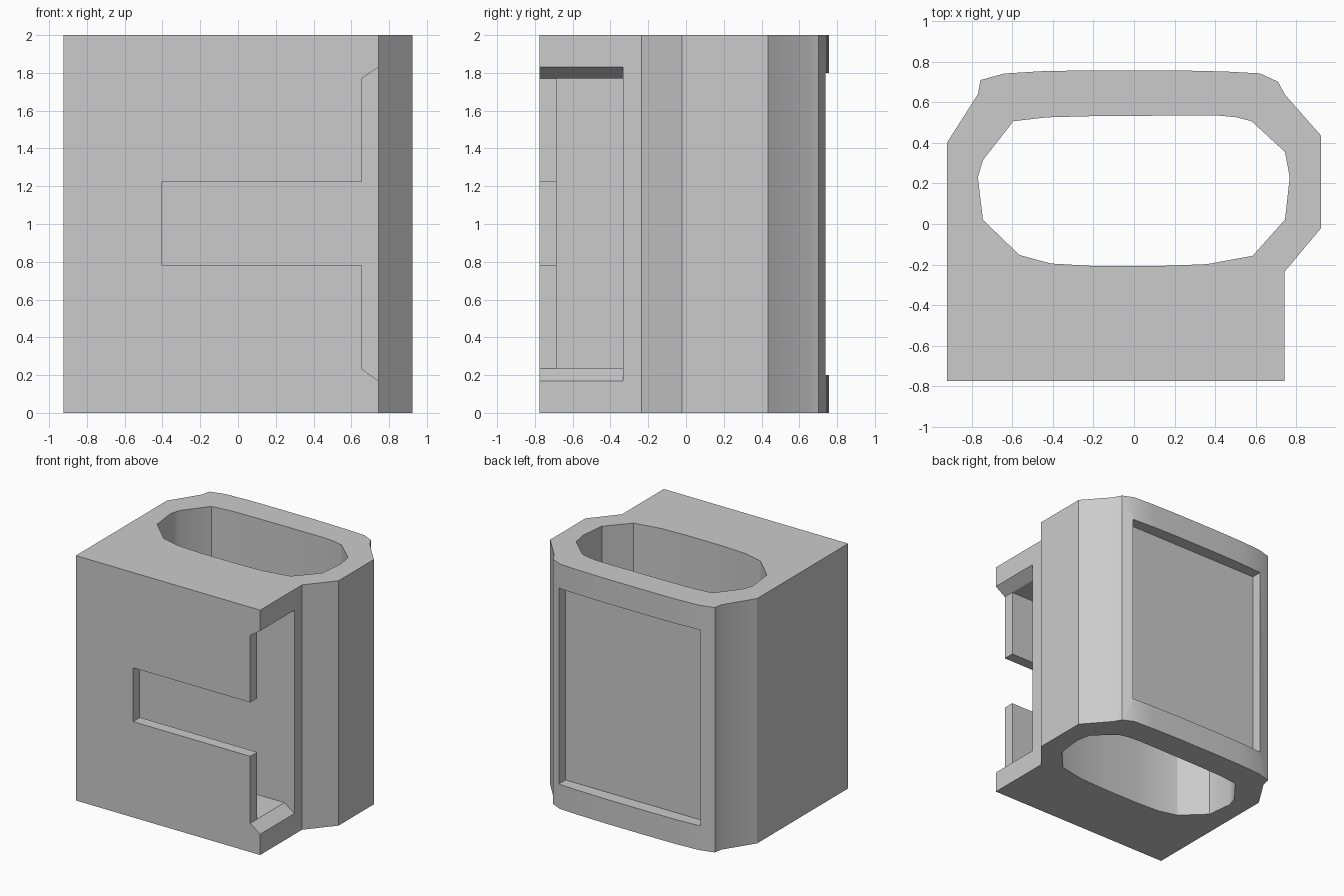
import bpy, bmesh, math
from mathutils import Vector

cube = bpy.data.objects.get("Cube")
if cube:
    bpy.data.objects.remove(cube, do_unlink=True)

grey = bpy.data.materials.new("plain_grey")
grey.use_nodes = True
grey.diffuse_color = (0.6, 0.6, 0.6, 1)
grey.node_tree.nodes["Principled BSDF"].inputs["Base Color"].default_value = (0.6, 0.6, 0.6, 1)


def prism(name, profile, direction):
    """Extrude a closed 3D profile along a direction."""
    bm = bmesh.new()
    face = bm.faces.new([bm.verts.new(p) for p in profile])
    out = bmesh.ops.extrude_face_region(bm, geom=[face])
    moved = [v for v in out["geom"] if isinstance(v, bmesh.types.BMVert)]
    bmesh.ops.translate(bm, verts=moved, vec=Vector(direction))
    bmesh.ops.recalc_face_normals(bm, faces=bm.faces)
    mesh = bpy.data.meshes.new(name)
    bm.to_mesh(mesh)
    bm.free()
    mesh.materials.append(grey)
    obj = bpy.data.objects.new(name, mesh)
    bpy.context.collection.objects.link(obj)
    return obj


def box(name, x, y, z):
    corners = [(x[0], y[0], z[0]), (x[1], y[0], z[0]), (x[1], y[1], z[0]), (x[0], y[1], z[0])]
    return prism(name, corners, (0, 0, z[1] - z[0]))


def cut(target, cutter):
    """Subtract the cutter, then discard it."""
    cutter.hide_render = True
    mod = target.modifiers.new(cutter.name, "BOOLEAN")
    mod.operation = "DIFFERENCE"
    mod.solver = "EXACT"
    mod.object = cutter
    bpy.context.view_layer.objects.active = target
    bpy.ops.object.modifier_apply(modifier=mod.name)
    bpy.data.objects.remove(cutter, do_unlink=True)


# Body: square block at the front, chamfered sleeve at the back
outline = [(-0.923, -0.775), (0.743, -0.775), (0.743, -0.235), (0.923, -0.02), (0.923, 0.435),
           (0.743, 0.64), (0.71, 0.702), (0.62, 0.743), (0.45, 0.752), (0.2, 0.758),
           (-0.2, 0.758), (-0.45, 0.754), (-0.64, 0.742), (-0.757, 0.71), (-0.77, 0.64),
           (-0.923, 0.40)]
body = prism("body", [(x, y, 0) for x, y in outline], (0, 0, 2))

# Oval channel running through from top to bottom
channel = [(-0.77, 0.23), (-0.745, 0.315), (-0.595, 0.507), (-0.43, 0.526), (-0.2, 0.532),
           (0.4, 0.536), (0.5, 0.527), (0.58, 0.507), (0.745, 0.355), (0.768, 0.23),
           (0.745, 0.022), (0.585, -0.157), (0.36, -0.198), (0.13, -0.207), (-0.2, -0.207),
           (-0.41, -0.195), (-0.565, -0.153), (-0.745, 0.02)]
cut(body, prism("channel", [(x, y, -0.2) for x, y in channel], (0, 0, 2.4)))

# Side opening with sloped ends, open to the front
pocket = [(0.653, 0.235), (0.743, 0.17), (0.803, 0.127), (0.803, 1.873), (0.743, 1.83), (0.653, 1.77)]
cut(body, prism("side_opening", [(x, -0.9, z) for x, z in pocket], (0, 0.567, 0)))

# Hollow cavity behind the thin front plate, entered from the side
cut(body, box("cavity", (-0.7, 0.7), (-0.685, -0.333), (0.235, 1.77)))

# Slot through the front plate
cut(body, box("front_slot", (-0.405, 0.7), (-0.9, -0.6), (0.782, 1.222)))

# Recessed panel on the back
cut(body, box("back_panel", (-0.65, 0.63), (0.655, 0.9), (0.2, 1.8)))

bpy.ops.object.select_all(action="DESELECT")
body.select_set(True)
bpy.context.view_layer.objects.active = body
bpy.ops.object.shade_smooth_by_angle(angle=math.radians(25))
